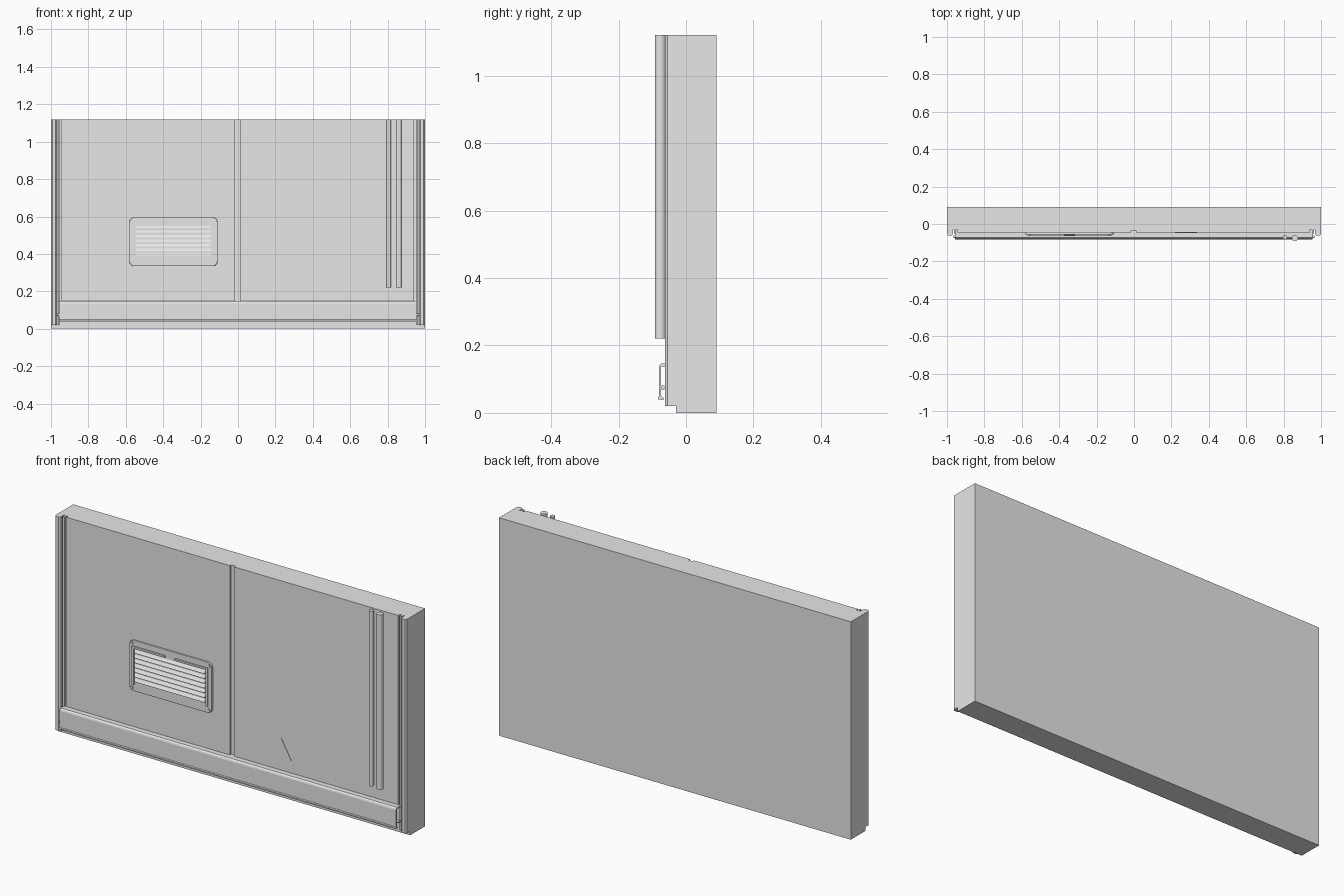
import bpy, bmesh, math
from mathutils import Vector

cube = bpy.data.objects.get("Cube")
if cube:
    bpy.data.objects.remove(cube, do_unlink=True)

grey = bpy.data.materials.new("light_grey")
grey.use_nodes = True
grey.diffuse_color = (0.8, 0.8, 0.8, 1)
grey.node_tree.nodes["Principled BSDF"].inputs["Base Color"].default_value = (0.8, 0.8, 0.8, 1)

TOP = 1.12
BODY_FRONT = -0.03
PANEL_FRONT = -0.045


def prism(name, profile, axis, start, end):
    """Extrude a 2D profile: (y, z) along x, (x, z) along y or (x, y) along z."""
    bm = bmesh.new()

    def place(p, t):
        co = list(p)
        co.insert("xyz".index(axis), t)
        return bm.verts.new(co)
    a = [place(p, start) for p in profile]
    b = [place(p, end) for p in profile]
    bm.faces.new(a)
    bm.faces.new(b)
    n = len(a)
    for i in range(n):
        j = (i + 1) % n
        bm.faces.new((a[i], a[j], b[j], b[i]))
    bmesh.ops.recalc_face_normals(bm, faces=bm.faces)
    mesh = bpy.data.meshes.new(name)
    bm.to_mesh(mesh)
    bm.free()
    mesh.materials.append(grey)
    ob = bpy.data.objects.new(name, mesh)
    bpy.context.collection.objects.link(ob)
    return ob


def box(name, x0, x1, y0, y1, z0, z1):
    return prism(name, [(x0, y0), (x1, y0), (x1, y1), (x0, y1)], "z", z0, z1)


def circle(cx, cy, r, n=24):
    return [(cx + r * math.cos(2 * math.pi * i / n),
             cy + r * math.sin(2 * math.pi * i / n)) for i in range(n)]


def rounded_rect(x0, x1, z0, z1, r, steps=6):
    pts = []
    corners = [(x1 - r, z1 - r), (x0 + r, z1 - r), (x0 + r, z0 + r), (x1 - r, z0 + r)]
    for k, (cx, cz) in enumerate(corners):
        for i in range(steps + 1):
            a = math.pi / 2 * (k + i / steps)
            pts.append((cx + r * math.cos(a), cz + r * math.sin(a)))
    return pts


def smooth(ob):
    bpy.ops.object.select_all(action="DESELECT")
    ob.select_set(True)
    bpy.context.view_layer.objects.active = ob
    bpy.ops.object.shade_smooth_by_angle(angle=math.radians(35))


def bevel(ob, width):
    mod = ob.modifiers.new("soft_edges", "BEVEL")
    mod.width = width
    mod.segments = 2


# Main slab and the two front panels with a groove between
box("body", -1, 1, BODY_FRONT, 0.09, 0, TOP)
box("right_panel", -0.945, -0.015, PANEL_FRONT, BODY_FRONT, 0.14, TOP)
box("left_panel", 0.01, 0.942, PANEL_FRONT, BODY_FRONT, 0.14, TOP)
box("centre_groove_strip", -0.015, 0.01, -0.034, BODY_FRONT, 0.14, TOP)

# Side rails with a rounded front and a lower inner step
for side, s in (("right", -1), ("left", 1)):
    rail = [(s * x, y) for x, y in [
        (1, BODY_FRONT), (1, -0.055), (0.993, -0.0625),
        (0.976, -0.0625), (0.968, -0.055), (0.968, BODY_FRONT)]]
    prism(side + "_rail", rail, "z", 0.02, TOP)
    box(side + "_rail_step", *sorted((s * 0.952, s * 0.962)),
        -0.05, BODY_FRONT, 0.02, TOP)
    smooth(prism(side + "_skirt_pin", circle(-0.068, 0.075, 0.007, 12), "x",
                 s * 0.95, s * 0.966))

# Skirt: bent sheet with a top flange and a bottom lip
skirt = [(BODY_FRONT, 0.147), (-0.072, 0.147), (-0.078, 0.142), (-0.08, 0.135),
         (-0.08, 0.05), (-0.083, 0.046), (-0.083, 0.04), (-0.066, 0.038),
         (-0.066, 0.044), (-0.074, 0.05), (-0.074, 0.138), (BODY_FRONT, 0.138)]
prism("skirt", skirt, "x", -0.958, 0.955)

# Two vertical pipes
for name, x, y, r in (("thin_pipe", 0.807, -0.07, 0.012),
                      ("thick_pipe", 0.86, -0.076, 0.0165)):
    smooth(prism(name, circle(x, y, r), "z", 0.22, TOP))

# Vent: rounded plate, rim, sloping louvres and corner bolts
X0, X1, Z0, Z1 = -0.58, -0.11, 0.335, 0.595
plate = prism("vent_plate", rounded_rect(X0, X1, Z0, Z1, 0.025), "y", -0.056, PANEL_FRONT)
bevel(plate, 0.003)
box("vent_rim_right", -0.56, -0.55, -0.064, -0.055, 0.37, 0.565)
box("vent_rim_left", -0.14, -0.13, -0.064, -0.055, 0.37, 0.565)
box("vent_rim_top_right", -0.56, -0.372, -0.064, -0.055, 0.558, 0.567)
box("vent_rim_top_left", -0.318, -0.13, -0.064, -0.055, 0.558, 0.567)
for i in range(7):
    z = 0.388 + 0.0245 * i
    louvre = [(-0.055, z), (-0.064, z), (-0.064, z + 0.003), (-0.055, z + 0.017)]
    prism("louvre_%d" % (i + 1), louvre, "x", -0.545, -0.145)
for x in (X0 + 0.016, X1 - 0.016):
    for z in (Z0 + 0.016, Z1 - 0.016):
        smooth(prism("vent_bolt", circle(x, z, 0.008, 12), "y", -0.061, -0.055))

# Triangular sign plate
prism("triangle_plate", [(0.22, 0.21), (0.336, 0.21), (0.278, 0.312)], "y",
      PANEL_FRONT - 0.002, PANEL_FRONT)
